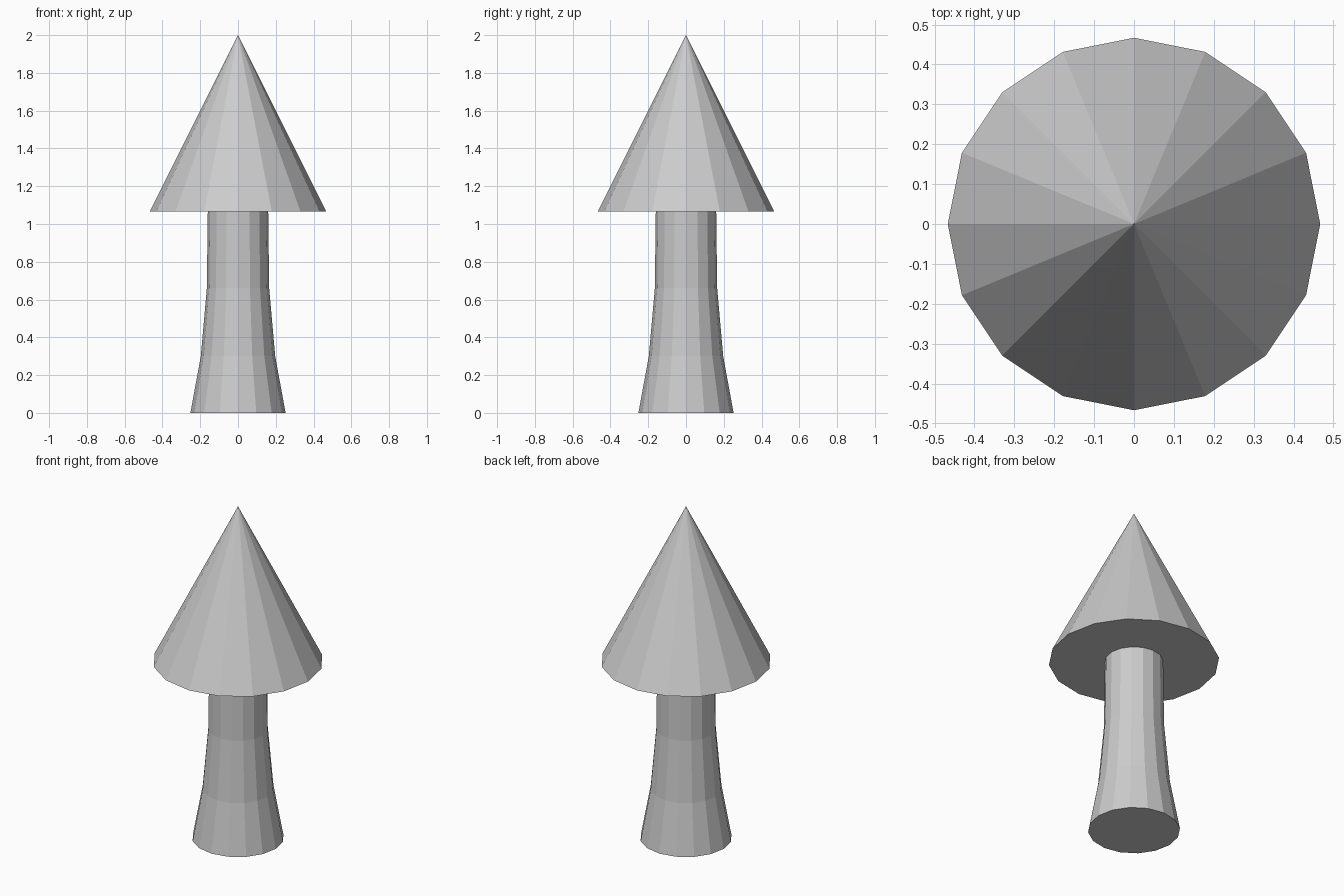
import bpy, bmesh
from math import cos, sin, tau

SIDES = 16

cube = bpy.data.objects.get("Cube")
if cube:
    bpy.data.objects.remove(cube, do_unlink=True)

# Single plain grey
grey = bpy.data.materials.new("plain grey")
grey.use_nodes = True
colour = (0.6, 0.6, 0.6, 1)
grey.diffuse_color = colour
grey.node_tree.nodes["Principled BSDF"].inputs["Base Color"].default_value = colour


def lathe(name, profile):
    """Flat-faced turned solid from (radius, height) pairs, closed at both ends."""
    bm = bmesh.new()
    rings = []
    for r, z in profile:
        count = SIDES if r else 1
        rings.append([bm.verts.new((r * cos(tau * i / SIDES), r * sin(tau * i / SIDES), z))
                      for i in range(count)])
    for low, high in zip(rings, rings[1:]):
        for i in range(SIDES):
            j = (i + 1) % SIDES
            if len(high) == 1:
                bm.faces.new((low[i], low[j], high[0]))
            else:
                bm.faces.new((low[i], low[j], high[j], high[i]))
    for ring in (rings[0], rings[-1]):
        if len(ring) > 1:
            bm.faces.new(ring)
    bmesh.ops.recalc_face_normals(bm, faces=bm.faces)
    mesh = bpy.data.meshes.new(name)
    bm.to_mesh(mesh)
    bm.free()
    mesh.materials.append(grey)
    obj = bpy.data.objects.new(name, mesh)
    bpy.context.collection.objects.link(obj)
    return obj


# Flared stem and pointed cap
lathe("stem", [(0.252, 0), (0.197, 0.3), (0.165, 0.66), (0.16, 1.067)])
lathe("cap", [(0.467, 1.067), (0, 2)])
